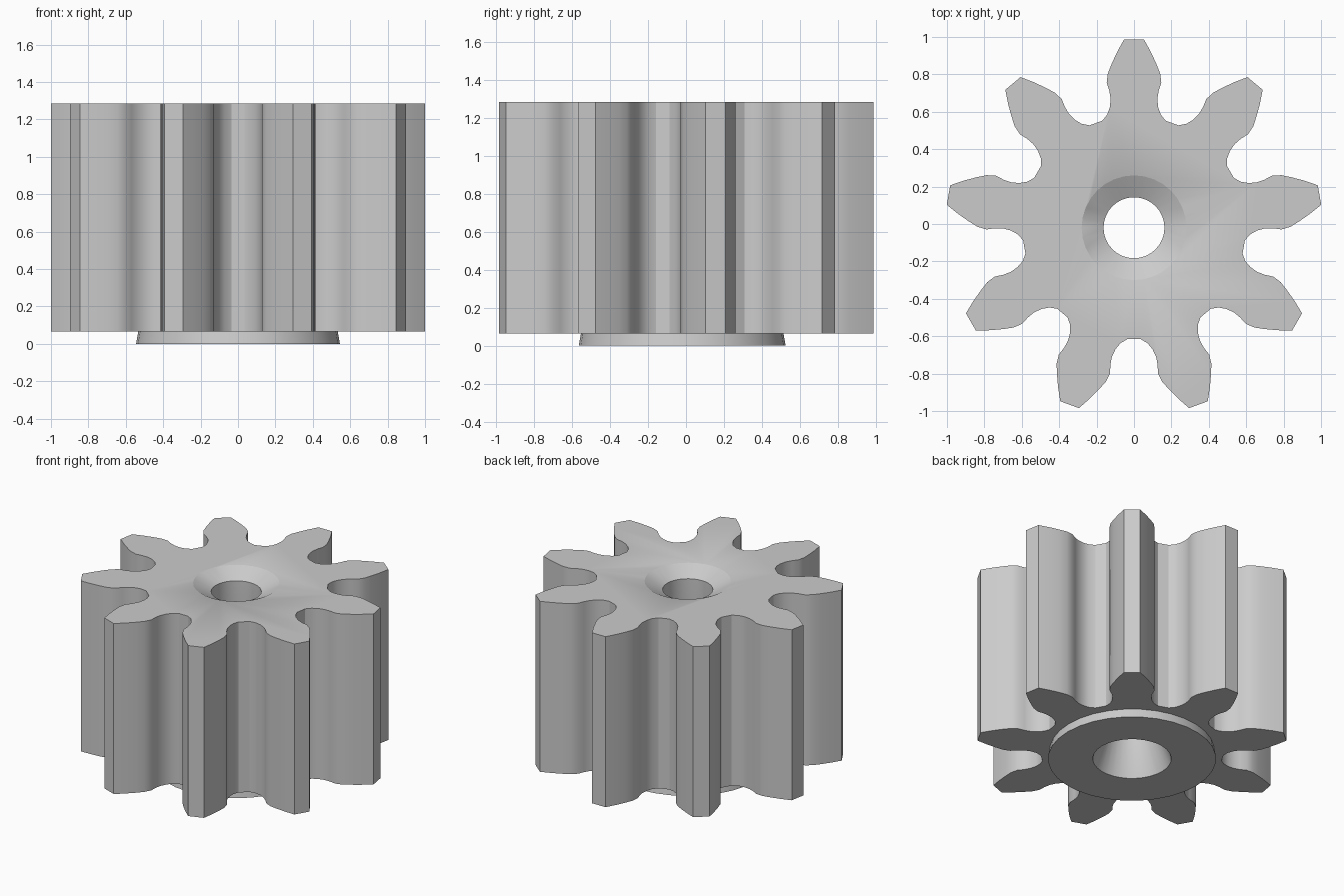
import bpy
import bmesh
from math import cos, sin, tau, radians
from mathutils import Vector, Matrix

if "Cube" in bpy.data.objects:
    bpy.data.objects.remove(bpy.data.objects["Cube"])

TEETH = 9
AXIS_Y = -0.02
GEAR_BOTTOM, GEAR_TOP = 0.065, 1.285

grey = bpy.data.materials.new("plain grey")
grey.use_nodes = True
grey.diffuse_color = (0.6, 0.6, 0.6, 1)
grey.node_tree.nodes["Principled BSDF"].inputs["Base Color"].default_value = (0.6, 0.6, 0.6, 1)


def add_object(name, bm):
    bmesh.ops.recalc_face_normals(bm, faces=bm.faces)
    mesh = bpy.data.meshes.new(name)
    bm.to_mesh(mesh)
    bm.free()
    mesh.materials.append(grey)
    obj = bpy.data.objects.new(name, mesh)
    obj.location.y = AXIS_Y
    bpy.context.collection.objects.link(obj)
    return obj


def turned(name, profile, sides=32):
    """Closed solid turned round z from (radius, height) pairs."""
    bm = bmesh.new()
    rings = [[bm.verts.new((r * cos(tau * i / sides), r * sin(tau * i / sides), z))
              for i in range(sides)] for r, z in profile]
    for low, high in zip(rings, rings[1:]):
        for i in range(sides):
            j = (i + 1) % sides
            bm.faces.new((low[i], low[j], high[j], high[i]))
    bm.faces.new(rings[0])
    bm.faces.new(rings[-1])
    return add_object(name, bm)


def combine(target, other, operation):
    mod = target.modifiers.new(operation.title(), 'BOOLEAN')
    mod.operation = operation
    mod.solver = 'EXACT'
    mod.object = other
    bpy.context.view_layer.objects.active = target
    bpy.ops.object.modifier_apply(modifier=mod.name)
    bpy.data.objects.remove(other)


# Toothed body: half a tooth from tip to root, mirrored and repeated
half_tooth = [(0.053, 1.007), (0.09, 0.94), (0.12, 0.875), (0.14, 0.825), (0.146, 0.775),
              (0.132, 0.732), (0.125, 0.689), (0.129, 0.645), (0.143, 0.605), (0.17, 0.572)]
tooth = [(-x, y) for x, y in reversed(half_tooth)] + half_tooth
bm = bmesh.new()
outline = []
for n in range(TEETH):
    turn = Matrix.Rotation(-tau * n / TEETH, 3, 'Z')
    outline += [bm.verts.new(turn @ Vector((x, y, GEAR_BOTTOM))) for x, y in tooth]
base = bm.faces.new(outline)
raised = bmesh.ops.extrude_face_region(bm, geom=[base], use_keep_orig=True)["geom"]
bmesh.ops.translate(bm, vec=(0, 0, GEAR_TOP - GEAR_BOTTOM),
                    verts=[v for v in raised if isinstance(v, bmesh.types.BMVert)])
gear = add_object("pinion_gear", bm)

# Slightly tapered collar underneath
collar = turned("collar", [(0.545, 0), (0.53, GEAR_BOTTOM + 0.02)])
combine(gear, collar, 'UNION')

# Bore, flared at the bottom and countersunk at the top
bore = turned("bore_cutter", [(0.274, -0.05), (0.255, 0), (0.163, 0.25),
                              (0.163, GEAR_TOP - 0.06), (0.28, GEAR_TOP), (0.38, GEAR_TOP + 0.05)])
combine(gear, bore, 'DIFFERENCE')

bpy.ops.object.select_all(action='DESELECT')
gear.select_set(True)
bpy.context.view_layer.objects.active = gear
bpy.ops.object.shade_smooth_by_angle(angle=radians(30))
